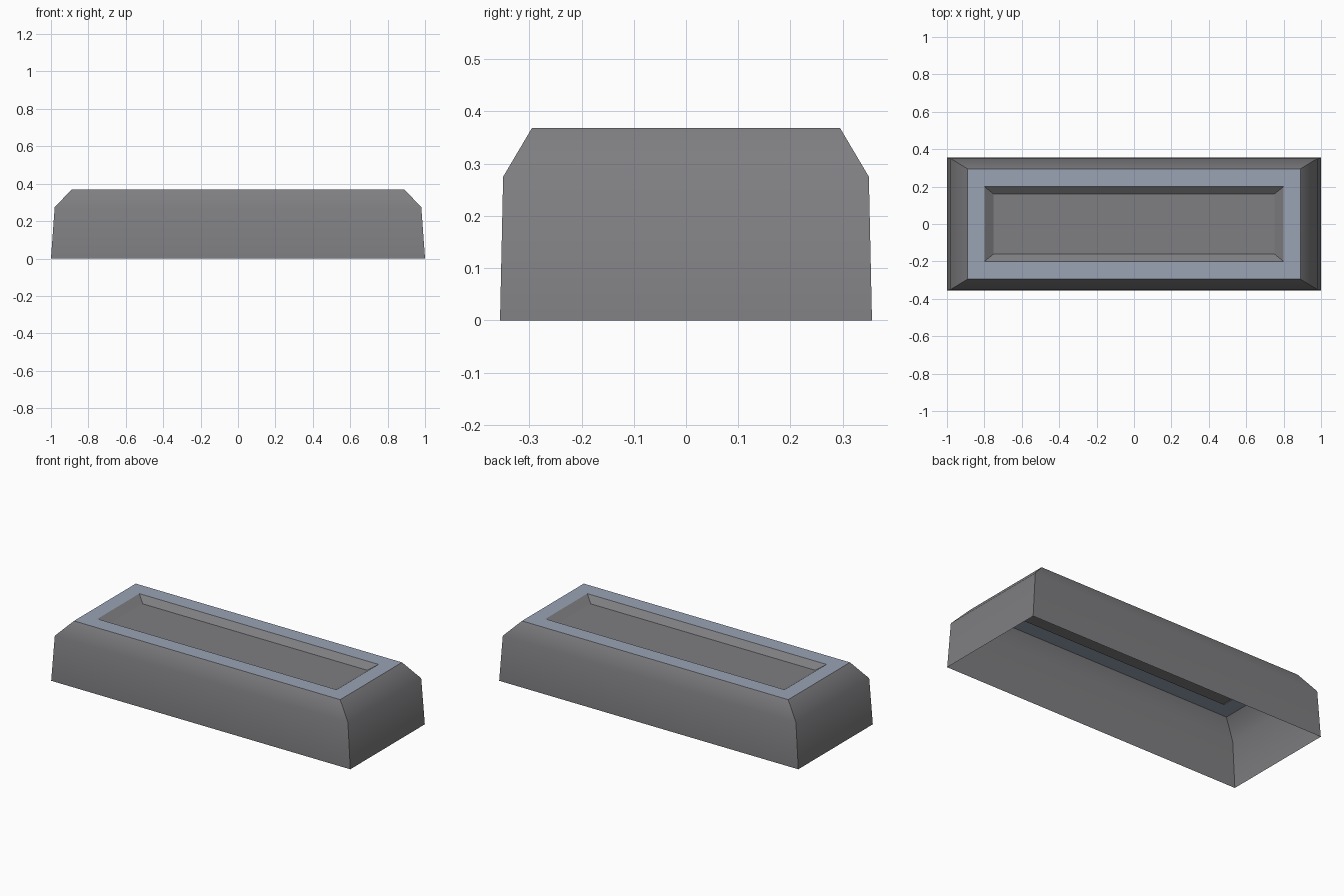
import bpy, bmesh, math

if "Cube" in bpy.data.objects:
    bpy.data.objects.remove(bpy.data.objects["Cube"])

def material(name, col):
    m = bpy.data.materials.new(name)
    m.diffuse_color = (*col, 1)
    m.use_nodes = True
    m.node_tree.nodes["Principled BSDF"].inputs["Base Color"].default_value = m.diffuse_color
    return m

grey = material("dark grey", (0.21, 0.21, 0.22))
blue = material("blue grey", (0.32, 0.37, 0.46))

# Rectangular rings from the open base up, over the rim and into the recess
# (half length, half width, height)
RINGS = [(1.0, 0.356, 0.0), (0.98, 0.35, 0.275), (0.89, 0.295, 0.368),
         (0.80, 0.20, 0.368), (0.75, 0.16, 0.335)]
RIM = 2  # band index of the flat top rim

bm = bmesh.new()
loops = [[bm.verts.new((sx * a, sy * b, z))
          for sx, sy in ((-1, -1), (1, -1), (1, 1), (-1, 1))]
         for a, b, z in RINGS]
for k in range(len(loops) - 1):
    lo, hi = loops[k], loops[k + 1]
    for i in range(4):
        j = (i + 1) % 4
        f = bm.faces.new((lo[i], lo[j], hi[j], hi[i]))
        f.material_index = 1 if k == RIM else 0
        f.smooth = True
# Recess floor
bm.faces.new(loops[-1]).smooth = True

# Only the bend between side wall and chamfer is shaded smoothly
soft = set(loops[1])
for e in bm.edges:
    e.smooth = e.verts[0] in soft and e.verts[1] in soft

me = bpy.data.meshes.new("hollow_casing")
bm.to_mesh(me)
bm.free()
me.materials.append(grey)
me.materials.append(blue)
ob = bpy.data.objects.new("hollow_casing", me)
bpy.context.collection.objects.link(ob)
